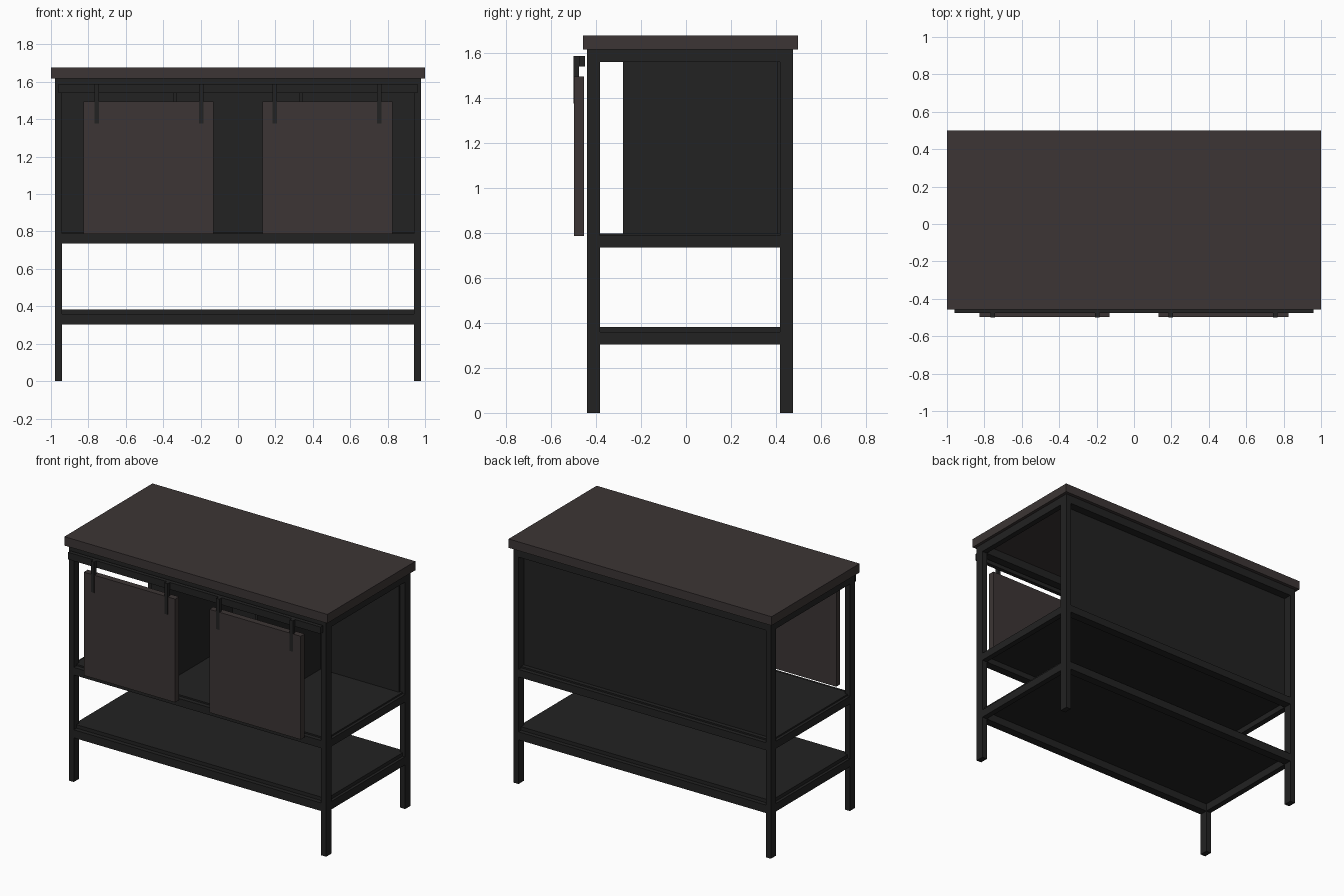
import bpy
import bmesh

cube = bpy.data.objects.get("Cube")
if cube:
    bpy.data.objects.remove(cube, do_unlink=True)


def material(name, rgb):
    m = bpy.data.materials.new(name)
    m.use_nodes = True
    col = (*rgb, 1.0)
    m.diffuse_color = col
    bsdf = m.node_tree.nodes["Principled BSDF"]
    bsdf.inputs["Base Color"].default_value = col
    bsdf.inputs["Roughness"].default_value = 0.7
    return m


BLACK = material("black metal", (0.016, 0.016, 0.016))
WOOD = material("dark brown wood", (0.045, 0.036, 0.035))


def box(name, x, y, z, mat):
    """Box from (min, max) ranges along each axis."""
    bm = bmesh.new()
    bmesh.ops.create_cube(bm, size=1.0)
    for v in bm.verts:
        for i, (lo, hi) in enumerate((x, y, z)):
            v.co[i] = lo if v.co[i] < 0 else hi
    me = bpy.data.meshes.new(name)
    bm.to_mesh(me)
    bm.free()
    me.materials.append(mat)
    ob = bpy.data.objects.new(name, me)
    bpy.context.collection.objects.link(ob)
    return ob


def mirrored(lo, hi, s):
    return (lo, hi) if s > 0 else (-hi, -lo)


SIDES = ((1, "left"), (-1, "right"))
XI, XO = 0.941, 0.979                          # inner and outer frame faces
FRONT, BACK = (-0.44, -0.382), (0.418, 0.476)  # depth of front and back legs
DEPTHS = (("front", FRONT), ("back", BACK))

# Worktop
box("worktop", (-1, 1), (-0.458, 0.499), (1.617, 1.678), WOOD)

# Legs
for s, side in SIDES:
    for end, y in DEPTHS:
        box(f"{end}_{side}_leg", mirrored(XI, XO, s), y, (0, 1.617), BLACK)

# Rails around the frame at three heights
for level, z in (("top", (1.56, 1.617)), ("middle", (0.736, 0.788)),
                 ("lower", (0.304, 0.359))):
    for end, y in DEPTHS:
        box(f"{level}_{end}_rail", (-XI, XI), y, z, BLACK)
    for s, side in SIDES:
        box(f"{level}_{side}_rail", mirrored(XI, XO, s), (FRONT[1], BACK[0]), z, BLACK)

# Shelves resting on the rails
box("middle_shelf", (-0.96, 0.96), (-0.41, 0.447), (0.775, 0.798), BLACK)
box("lower_shelf", (-0.96, 0.96), (-0.41, 0.447), (0.357, 0.383), BLACK)

# Inner dividers
DX = (0.325, 0.345)
for s, side in SIDES:
    box(f"{side}_divider", mirrored(*DX, s), (-0.28, 0.418), (0.798, 1.56), BLACK)

# Back panels, one behind each bay
for name, x in (("right", (-XI, -DX[1])), ("middle", (-DX[0], DX[0])),
                ("left", (DX[1], XI))):
    box(f"{name}_back_panel", x, (0.404, 0.418), (0.798, 1.56), BLACK)

# Sliding door track
box("door_track", (-0.96, 0.96), (-0.476, -0.449), (1.54, 1.588), BLACK)

# Sliding doors with two hanger straps each
for s, side in SIDES:
    box(f"{side}_door", mirrored(0.13, 0.825, s), (-0.497, -0.454), (0.786, 1.496), WOOD)
    for pos, x in (("inner", (0.185, 0.209)), ("outer", (0.744, 0.768))):
        box(f"{side}_door_{pos}_hanger", mirrored(*x, s), (-0.501, -0.476),
            (1.376, 1.588), BLACK)
